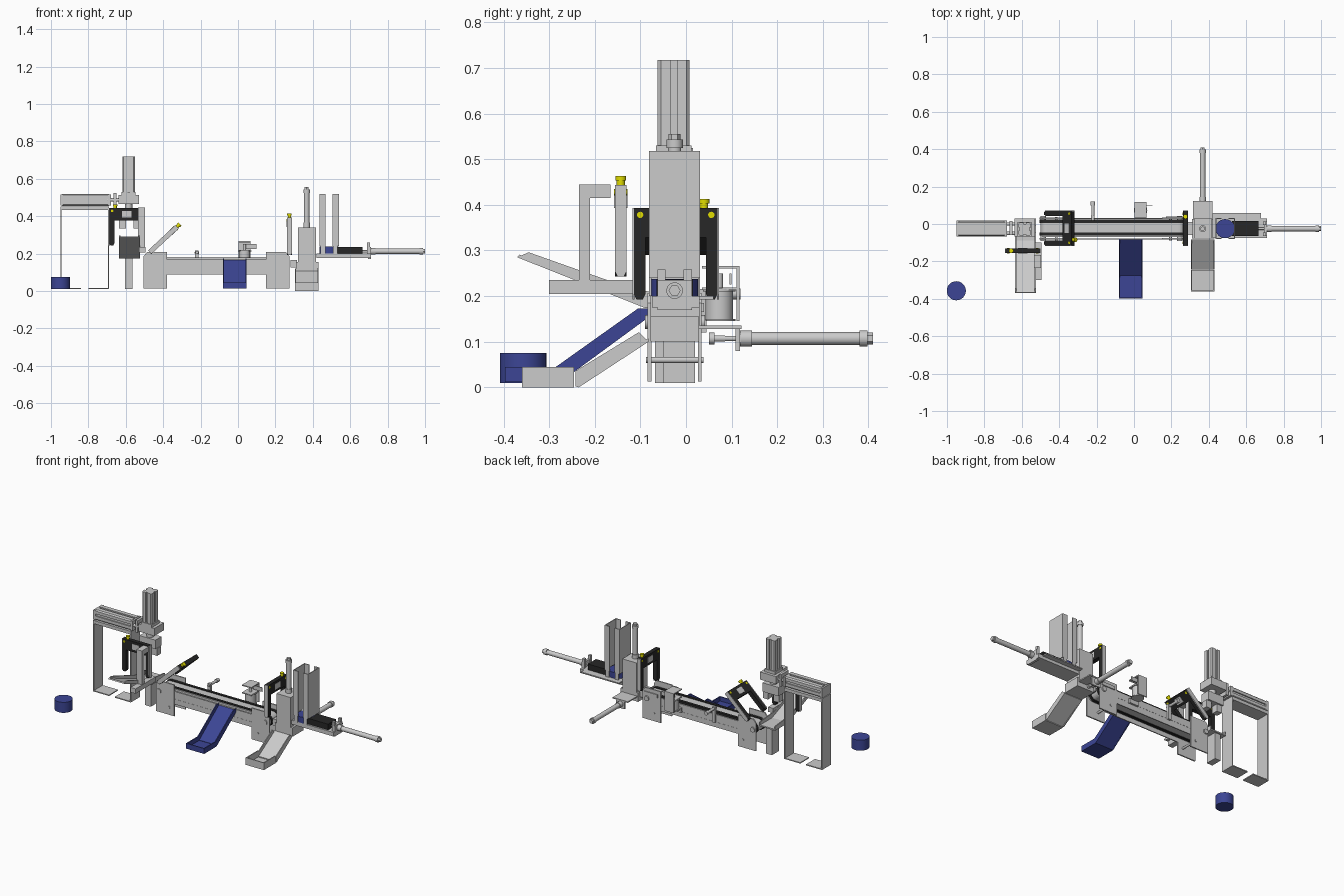
import bpy, bmesh, math
from mathutils import Matrix, Vector


def material(name, rgb):
    m = bpy.data.materials.new(name)
    m.diffuse_color = (*rgb, 1)
    return m


BLUE = material("blue", (0.045, 0.06, 0.30))
BLACK = material("black", (0.02, 0.02, 0.02))
YELLOW = material("yellow", (0.75, 0.72, 0.0))
YC = -0.025  # centre line of the whole line in y


def finish(name, bm, mat=None, mtx=None, smooth=False):
    bmesh.ops.recalc_face_normals(bm, faces=bm.faces)
    if mtx:
        bm.transform(mtx)
    me = bpy.data.meshes.new(name)
    bm.to_mesh(me)
    bm.free()
    ob = bpy.data.objects.new(name, me)
    bpy.context.collection.objects.link(ob)
    if mat:
        me.materials.append(mat)
    if smooth:
        bpy.ops.object.select_all(action='DESELECT')
        ob.select_set(True)
        bpy.context.view_layer.objects.active = ob
        bpy.ops.object.shade_smooth_by_angle(angle=math.radians(35))
    return ob


def box(name, x, y, z, mat=None, mtx=None):
    return prism(name, [(x[0], y[0]), (x[1], y[0]), (x[1], y[1]), (x[0], y[1])], 'z', z, mat, mtx)


def prism(name, pts, axis, span, mat=None, mtx=None):
    """Extrude a 2D outline along an axis; outline uses the other two axes in order."""
    place = {'x': lambda p, t: (t, p[0], p[1]), 'y': lambda p, t: (p[0], t, p[1]),
             'z': lambda p, t: (p[0], p[1], t)}[axis]
    bm = bmesh.new()
    a, b = [[bm.verts.new(place(p, t)) for p in pts] for t in span]
    bm.faces.new(a)
    bm.faces.new(b)
    for i in range(len(pts)):
        j = (i + 1) % len(pts)
        bm.faces.new((a[i], a[j], b[j], b[i]))
    return finish(name, bm, mat, mtx)


def turned(name, origin, axis, parts, mat=None, mtx=None):
    """Stack of cylinders along an axis: (start, end, radius[, sides])."""
    bm = bmesh.new()
    rot = Vector((0, 0, 1)).rotation_difference(Vector(axis)).to_matrix().to_4x4()
    for p in parts:
        n = p[3] if len(p) > 3 else 32
        m = Matrix.Translation(origin) @ rot @ Matrix.Translation((0, 0, (p[0] + p[1]) / 2))
        bmesh.ops.create_cone(bm, cap_ends=True, segments=n, radius1=p[2], radius2=p[2],
                              depth=p[1] - p[0], matrix=m)
    return finish(name, bm, mat, mtx, smooth=True)


def stadium(x0, x1, zc, r, n=12):
    right = [(x1 + r * math.sin(a), zc - r * math.cos(a)) for a in [math.pi * i / n for i in range(n + 1)]]
    left = [(x0 - r * math.sin(a), zc + r * math.cos(a)) for a in [math.pi * i / n for i in range(n + 1)]]
    return right + left


def grooved(c0, c1, w, h, g=0.007):
    """Extruded-aluminium section with a groove in the middle of each side."""
    q = [(w, -g), (w - g, -g), (w - g, g), (w, g), (w, h - g), (w - g, h),
         (g, h), (g, h - g), (-g, h - g), (-g, h), (g - w, h), (-w, h - g)]
    return [(c0 + a, c1 + b) for a, b in q] + [(c0 - a, c1 - b) for a, b in q]


# Loose workpiece
turned("loose_workpiece", (-0.95, -0.357, 0), (0, 0, 1), [(0.01, 0.037, 0.051), (0.037, 0.075, 0.051)], BLUE)

# Gantry stand: two folded sheet legs with inward feet
for side in (-1, 1):
    s = [(0.13, 0.45), (0.13, 0.01), (0.02, 0.01), (0.02, 0.016), (0.124, 0.016), (0.124, 0.45)]
    prism("gantry_leg", [(-0.82 + side * a, b) for a, b in s], 'y', (-0.068, 0.02))
box("gantry_top_plate", (-0.95, -0.69), (-0.068, 0.02), (0.432, 0.452))
# Horizontal and vertical slide cylinders
prism("horizontal_cylinder", grooved(YC, 0.487, 0.04, 0.032), 'x', (-0.94, -0.69))
for x in (-0.95, -0.695):
    box("horizontal_end_cap", (x, x + 0.015), (-0.066, 0.018), (0.456, 0.516))
for y in (-0.05, 0.0):
    turned("gantry_rod", (-0.7, y, 0.487), (1, 0, 0), [(0, 0.09, 0.009)])
box("carriage_end_plate", (-0.665, -0.65), (-0.06, 0.015), (0.45, 0.525))
box("gantry_carriage", (-0.64, -0.53), (-0.066, 0.03), (0.465, 0.512))
prism("vertical_cylinder", grooved(-0.585, -0.027, 0.033, 0.035), 'z', (0.515, 0.718))
box("vertical_cylinder_foot", (-0.622, -0.548), (-0.066, 0.012), (0.5, 0.53))
turned("vertical_rod", (-0.585, -0.027, 0), (0, 0, 1), [(0.43, 0.47, 0.02), (0.40, 0.43, 0.012)])
# Gripper
box("gripper_body", (-0.64, -0.53), (-0.055, 0.005), (0.38, 0.435))
for x in (-0.635, -0.56):
    box("gripper_finger", (x, x + 0.035), (-0.045, -0.005), (0.335, 0.38))

# Receiving ramp beside the gantry, with its post and bracket
prism("ramp_floor", [(-0.37, 0.285), (-0.365, 0.291), (-0.088, 0.182), (0.03, 0.182), (0.03, 0.174), (-0.09, 0.174)],
      'x', (-0.635, -0.525))
for x in (-0.635, -0.531):
    prism("ramp_side", [(-0.37, 0.285), (-0.345, 0.296), (-0.11, 0.213), (0.03, 0.2), (0.03, 0.174), (-0.09, 0.174)],
          'x', (x, x + 0.006))
box("ramp_post", (-0.605, -0.565), (-0.05, 0.02), (0.01, 0.176))
prism("sensor_bracket", [(-0.235, 0.235), (-0.21, 0.225), (-0.21, 0.415), (-0.165, 0.415), (-0.165, 0.445), (-0.235, 0.445)],
      'x', (-0.535, -0.497))
box("bracket_base", (-0.53, -0.495), (-0.3, -0.1), (0.205, 0.235))


def fork(name, mtx):
    """Portal-shaped light barrier: black frame, grey outer strips, yellow knob."""
    half = [(0.092, 0.012), (0.086, 0.0), (0.072, 0.0), (0.066, 0.012), (0.066, 0.135)]
    pts = [(0.092, 0.2)] + half + [(-a, b) for a, b in reversed(half)] + [(-0.092, 0.2)]
    prism(name + "_frame", pts, 'x', (-0.013, 0.013), BLACK, mtx)
    for s in (-1, 1):
        y = sorted((s * 0.09, s * 0.0945))
        strip = [(-0.013, 0.2), (0.013, 0.2), (0.013, 0.012), (0.007, 0), (-0.007, 0), (-0.013, 0.012)]
        prism(name + "_strip", strip, 'y', y, None, mtx)
        turned(name + "_lamp", (0, s * 0.078, 0.185), (1, 0, 0), [(-0.0145, 0.0145, 0.007, 16)], YELLOW, mtx)
    box(name + "_label", (-0.0145, 0.0145), (-0.025, 0.025), (0.15, 0.185), None, mtx)
    turned(name + "_knob", (0, 0.062, 0.2), (0, 0, 1), [(0, 0.01, 0.009, 20), (0.01, 0.02, 0.012, 20)], YELLOW, mtx)


T, R = Matrix.Translation, Matrix.Rotation
fork("entry_sensor", T((0.275, -0.0225, 0.193)))
fork("transfer_sensor", T((-0.595, -0.143, 0.243)) @ R(math.pi / 2, 4, 'Z'))
fork("exit_sensor", T((-0.472, -0.0225, 0.207)) @ R(math.radians(47), 4, 'Y') @ R(math.pi, 4, 'Z'))

# Conveyor
prism("conveyor_core", stadium(-0.467, 0.237, 0.143, 0.033), 'y', (-0.07, 0.022))
for y in (-0.062, 0.006):
    prism("conveyor_belt", stadium(-0.467, 0.237, 0.143, 0.037), 'y', (y, y + 0.017), BLACK)
for y in (-0.083, 0.027):
    for z in ((0.088, 0.12), (0.126, 0.168)):
        box("conveyor_rail", (-0.42, 0.19), (y, y + 0.006), z)
    box("conveyor_web", (-0.42, 0.19), (y + 0.001, y + 0.005), (0.09, 0.166))
    for c, s in ((-0.4425, -1), (0.2125, 1)):
        p = [(-0.0625, 0.013), (0.0625, 0.013), (0.0625, 0.185), (0.045, 0.207), (-0.0625, 0.207)]
        prism("conveyor_end_plate", [(c + s * a, b) for a, b in p], 'y', (y - 0.001, y + 0.007))
for x, dx in ((-0.485, 0.07), (0.245, -0.05)):
    turned("conveyor_axle", (x, 0, 0.143), (0, 1, 0), [(-0.09, 0.042, 0.015)])
    turned("conveyor_bolt", (x + dx, 0, 0.06), (0, 1, 0), [(-0.088, 0.038, 0.007, 12)])


def chute(name, x, floor, wall, tray, mat=None):
    """Sloped channel ending in an open tray; tray = (y0, y1, z0, z1)."""
    y0, y1, z0, z1 = tray
    prism(name + "_floor", floor, 'x', x, mat)
    box(name + "_tray_floor", x, (y0, y1), (z0, z0 + 0.006), mat)
    box(name + "_tray_lip", x, (y0, y0 + 0.006), (z0, z1), mat)
    for a in (x[0], x[1] - 0.006):
        prism(name + "_side", wall, 'x', (a, a + 0.006), mat)
        box(name + "_tray_side", (a, a + 0.006), (y0, y1), (z0, z1), mat)


chute("blue_chute", (-0.08, 0.045), [(-0.08, 0.16), (-0.08, 0.167), (-0.275, 0.02), (-0.275, 0.012)],
      [(-0.105, 0.173), (-0.08, 0.173), (-0.08, 0.155), (-0.275, 0.012), (-0.285, 0.045)], (-0.397, -0.275, 0.012, 0.045), BLUE)
chute("reject_chute", (0.305, 0.43), [(-0.082, 0.1), (-0.082, 0.108), (-0.242, 0.01), (-0.242, 0.002)],
      [(-0.103, 0.121), (-0.082, 0.1), (-0.235, 0.0), (-0.242, 0.002), (-0.242, 0.036)], (-0.36, -0.245, 0.0, 0.045))

# Diverter motor behind the conveyor
turned("diverter_motor", (0.035, 0.073, 0), (0, 0, 1), [(0.145, 0.15, 0.036), (0.15, 0.21, 0.03), (0.21, 0.217, 0.036), (0.217, 0.25, 0.008)])
for z in (0.213, 0.26):
    box("diverter_plate", (0.003, 0.067), (0.035, 0.117), (z, z + 0.006))
box("diverter_back", (0.003, 0.067), (0.111, 0.117), (0.145, 0.266))
box("diverter_mount", (0.003, 0.067), (0.03, 0.045), (0.12, 0.148))
box("diverter_arm", (0.04, 0.1), (0.095, 0.1), (0.225, 0.25))
# Side sensor on a small stand
box("side_sensor_stand", (-0.23, -0.21), (0.03, 0.045), (0.12, 0.215))
turned("side_sensor", (-0.22, 0.02, 0.205), (0, 1, 0), [(0, 0.08, 0.008), (0.08, 0.1, 0.012)])
box("side_stop", (0.17, 0.26), (0.03, 0.04), (0.165, 0.185))

# Lift and eject station
box("station_tower", (0.32, 0.417), (-0.078, 0.03), (0.13, 0.34))
box("station_base", (0.31, 0.43), (-0.078, 0.028), (0.1, 0.155))
box("station_roller_mount", (0.28, 0.315), (-0.06, 0.01), (0.125, 0.165))
box("eject_mount_top", (0.315, 0.42), (0.02, 0.122), (0.128, 0.135))
box("eject_mount_plate", (0.34, 0.4), (0.108, 0.118), (0.08, 0.135))


def air_cylinder(name, origin, axis, length):
    turned(name, origin, axis, [(-0.06, 0.0, 0.006), (-0.012, 0.0, 0.017, 6), (0, 0.025, 0.018), (0.025, length - 0.03, 0.0145),
                                (length - 0.03, length - 0.012, 0.018), (length - 0.012, length, 0.013, 6)])


air_cylinder("lift_cylinder", (0.367, YC, 0.34), (0, 0, 1), 0.215)
air_cylinder("eject_cylinder", (0.367, 0.12, 0.107), (0, 1, 0), 0.29)
air_cylinder("feed_cylinder", (0.71, YC, 0.212), (1, 0, 0), 0.29)
turned("eject_pusher", (0.367, 0.05, 0.107), (0, 1, 0), [(0, 0.012, 0.013), (0.012, 0.035, 0.007)])

# Magazine: two facing U-channels holding the workpieces
for s in (-1, 1):
    u = [(0.052, -0.056), (0.052, 0.056), (0.018, 0.056), (0.018, 0.051), (0.047, 0.051),
         (0.047, -0.051), (0.018, -0.051), (0.018, -0.056)]
    prism("magazine_channel", [(0.487 + s * a, YC + b) for a, b in u], 'z', (0.24, 0.518))
    for y in (-0.081, 0.026):
        box("magazine_foot", sorted((0.487 + s * 0.02, 0.487 + s * 0.045)), (y, y + 0.005), (0.2, 0.305))
turned("magazine_workpiece", (0.487, YC, 0), (0, 0, 1), [(0.2, 0.237, 0.051)], BLUE)
box("feed_tray", (0.42, 0.71), (-0.075, 0.03), (0.175, 0.2))
box("feed_tray_flange", (0.42, 0.68), (0.03, 0.06), (0.193, 0.2))
box("feed_pusher", (0.525, 0.665), (-0.065, 0.015), (0.2, 0.236), BLACK)
for y in (-0.063, -0.005):
    box("feed_cylinder_bracket", (0.69, 0.705), (y, y + 0.018), (0.175, 0.258))
box("feed_cylinder_plate", (0.695, 0.71), (-0.063, 0.013), (0.17, 0.235))
